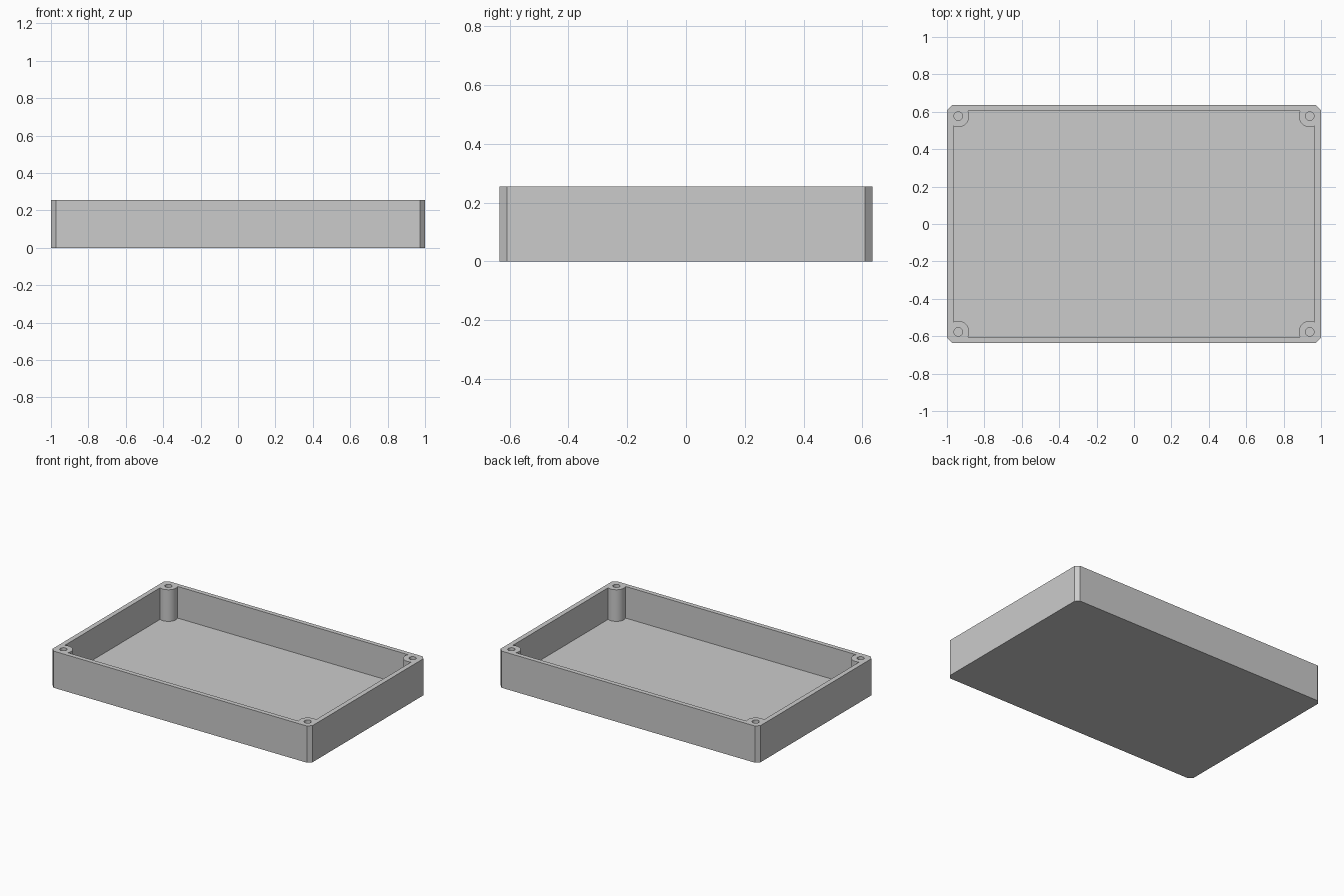
import bpy, bmesh, math

cube = bpy.data.objects.get("Cube")
if cube:
    bpy.data.objects.remove(cube, do_unlink=True)

HALF_X, HALF_Y, HEIGHT = 1.0, 0.635, 0.255
INNER_X, INNER_Y, FLOOR = 0.966, 0.603, 0.035
CHAMFER = 0.026
POST_X, POST_Y, POST_R, HOLE_R = 0.94, 0.577, 0.059, 0.023
CORNERS = [(sx, sy) for sx in (-1, 1) for sy in (-1, 1)]

grey = bpy.data.materials.new("plain_grey")
grey.use_nodes = True
colour = (0.6, 0.6, 0.6, 1)
grey.diffuse_color = colour
grey.node_tree.nodes["Principled BSDF"].inputs["Base Color"].default_value = colour


def prism(name, loops, z0, z1):
    """Extrude one or more closed outlines from z0 to z1 as a single object."""
    bm = bmesh.new()
    for loop in loops:
        face = bm.faces.new([bm.verts.new((x, y, z0)) for x, y in loop])
        top = bmesh.ops.extrude_face_region(bm, geom=[face])["geom"]
        verts = [v for v in top if isinstance(v, bmesh.types.BMVert)]
        bmesh.ops.translate(bm, verts=verts, vec=(0, 0, z1 - z0))
    bmesh.ops.recalc_face_normals(bm, faces=bm.faces)
    mesh = bpy.data.meshes.new(name)
    bm.to_mesh(mesh)
    bm.free()
    mesh.materials.append(grey)
    obj = bpy.data.objects.new(name, mesh)
    bpy.context.collection.objects.link(obj)
    return obj


def circle(cx, cy, r, sides):
    steps = [math.tau * i / sides for i in range(sides)]
    return [(cx + r * math.cos(a), cy + r * math.sin(a)) for a in steps]


def rectangle(hx, hy):
    return [(-hx, -hy), (hx, -hy), (hx, hy), (-hx, hy)]


def cut(target, tool):
    """Subtract the tool from the target, then remove the tool."""
    mod = target.modifiers.new("cut", "BOOLEAN")
    mod.operation, mod.solver, mod.object = "DIFFERENCE", "EXACT", tool
    bpy.context.view_layer.objects.active = target
    bpy.ops.object.modifier_apply(modifier=mod.name)
    bpy.data.objects.remove(tool, do_unlink=True)


# Outer tray block with chamfered vertical corners
outline = []
for sx, sy in [(-1, -1), (1, -1), (1, 1), (-1, 1)]:
    pair = [(sx * HALF_X, sy * (HALF_Y - CHAMFER)), (sx * (HALF_X - CHAMFER), sy * HALF_Y)]
    outline += pair if sx == sy else pair[::-1]
tray = prism("tray", [outline], 0, HEIGHT)

# Cavity that leaves a round screw post standing in every corner
cavity = prism("cavity_cutter", [rectangle(INNER_X, INNER_Y)], FLOOR, HEIGHT + 0.1)
posts = [circle(sx * POST_X, sy * POST_Y, POST_R, 32) for sx, sy in CORNERS]
cut(cavity, prism("post_cutter", posts, 0, HEIGHT + 0.2))
cut(tray, cavity)

# Blind screw holes
holes = [circle(sx * POST_X, sy * POST_Y, HOLE_R, 24) for sx, sy in CORNERS]
cut(tray, prism("hole_cutter", holes, FLOOR, HEIGHT + 0.1))

# Smooth posts and holes, sharp box edges
bpy.ops.object.select_all(action="DESELECT")
tray.select_set(True)
bpy.context.view_layer.objects.active = tray
bpy.ops.object.shade_smooth_by_angle(angle=math.radians(30))
